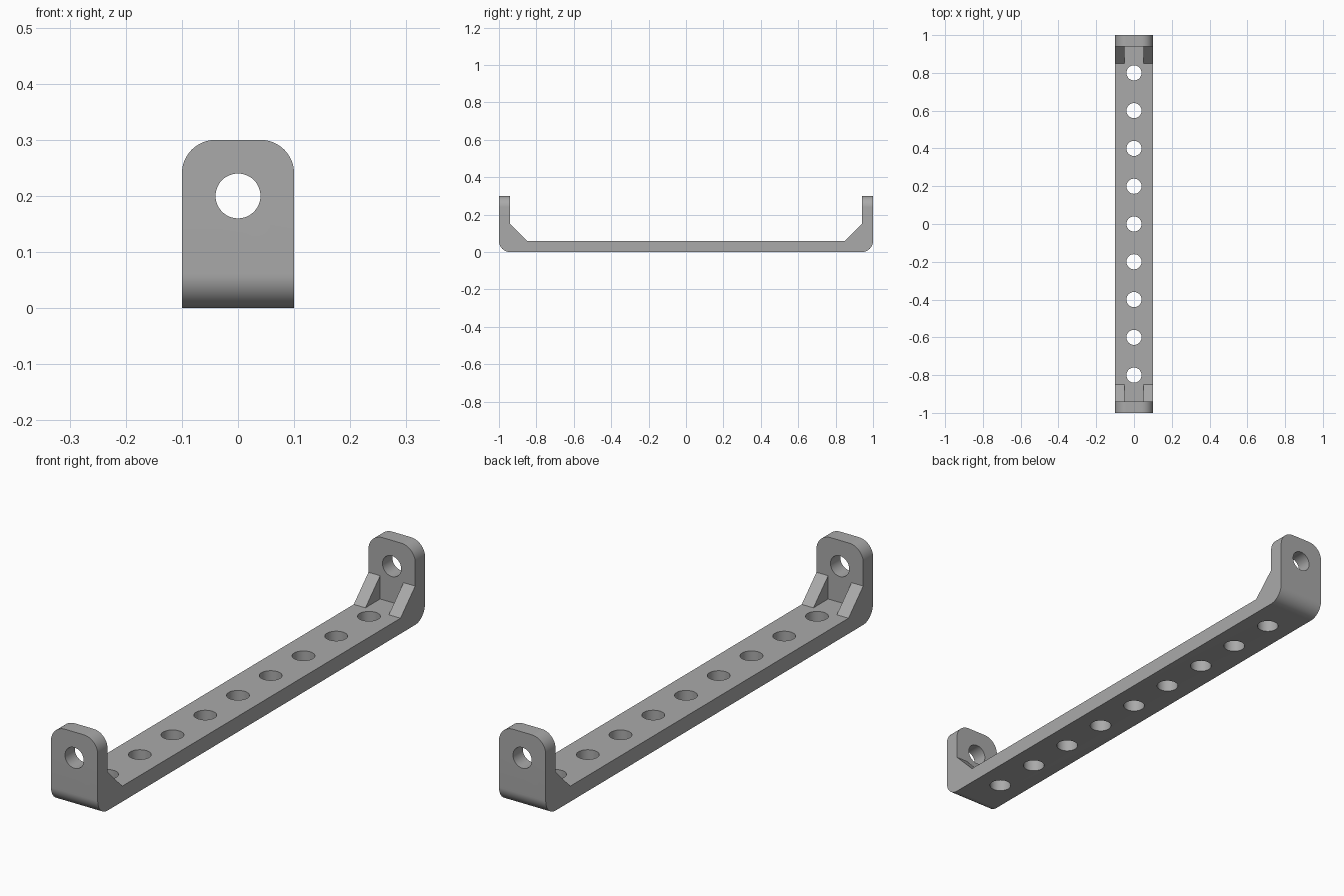
import bpy, bmesh, math
from mathutils import Vector

if "Cube" in bpy.data.objects:
    bpy.data.objects.remove(bpy.data.objects["Cube"])

HALF_L, HALF_W, HEIGHT = 1.0, 0.1, 0.3
THICK, ROUND, GUSSET = 0.06, 0.06, 0.09
HOLE_R, HOLE_STEP, EYE_Z = 0.04, 0.2, 0.2

grey = bpy.data.materials.new("plain grey")
grey.use_nodes = True
grey.diffuse_color = (0.4, 0.4, 0.4, 1)
grey.node_tree.nodes["Principled BSDF"].inputs["Base Color"].default_value = grey.diffuse_color


def arc(cx, cy, r, start, end, steps=16):
    angles = [math.radians(start + (end - start) * i / steps) for i in range(steps + 1)]
    return [(cx + r * math.cos(a), cy + r * math.sin(a)) for a in angles]


def prism(name, outline, place, depth):
    """Extrude a closed 2D outline, placed in space by a function, along depth."""
    bm = bmesh.new()
    face = bm.faces.new([bm.verts.new(place(u, v)) for u, v in outline])
    grown = bmesh.ops.extrude_face_region(bm, geom=[face])["geom"]
    bmesh.ops.translate(bm, vec=Vector(depth),
                        verts=[g for g in grown if isinstance(g, bmesh.types.BMVert)])
    bmesh.ops.recalc_face_normals(bm, faces=bm.faces)
    mesh = bpy.data.meshes.new(name)
    bm.to_mesh(mesh)
    bm.free()
    mesh.materials.append(grey)
    obj = bpy.data.objects.new(name, mesh)
    bpy.context.collection.objects.link(obj)
    return obj


def combine(target, tool, operation):
    """Apply a boolean to the target and discard the tool."""
    tool.hide_render = True
    mod = target.modifiers.new(operation, "BOOLEAN")
    mod.object, mod.operation, mod.solver = tool, operation, "EXACT"
    bpy.context.view_layer.objects.active = target
    bpy.ops.object.modifier_apply(modifier=mod.name)
    bpy.data.objects.remove(tool)


# U-shaped bar with rounded outer bends
inner = HALF_L - THICK
outline = arc(ROUND - HALF_L, ROUND, ROUND, 180, 270)
outline += arc(HALF_L - ROUND, ROUND, ROUND, 270, 360)
outline += [(HALF_L, HEIGHT), (inner, HEIGHT), (inner, THICK),
            (-inner, THICK), (-inner, HEIGHT), (-HALF_L, HEIGHT)]
bracket = prism("bracket", outline, lambda u, v: (-HALF_W, u, v), (2 * HALF_W, 0, 0))

# Triangular gussets on both edges of each inner corner
sink = 0.02
for end in (-1, 1):
    for x in (-HALF_W, HALF_W / 2):
        tri = [(inner - GUSSET, THICK), (inner - GUSSET, THICK - sink), (inner + sink, THICK - sink),
               (inner + sink, THICK + GUSSET), (inner, THICK + GUSSET)]
        gusset = prism("gusset", tri, lambda u, v: (x, end * u, v), (HALF_W / 2, 0, 0))
        combine(bracket, gusset, "UNION")

# Rounded top corners of the end plates
corner = HALF_W - ROUND
arch = [(-HALF_W - sink, -sink), (HALF_W + sink, -sink), (HALF_W + sink, THICK * 3), (HALF_W, THICK * 3)]
arch += arc(corner, HEIGHT - ROUND, ROUND, 0, 90)
arch += arc(-corner, HEIGHT - ROUND, ROUND, 90, 180)
arch += [(-HALF_W, THICK * 3), (-HALF_W - sink, THICK * 3)]
combine(bracket, prism("corner_cutter", arch, lambda u, v: (u, -HALF_L - sink, v),
                       (0, 2 * (HALF_L + sink), 0)), "INTERSECT")

# Hole through both end plates
circle = arc(0, 0, HOLE_R, 0, 360, 48)[:-1]
combine(bracket, prism("eye_cutter", circle, lambda u, v: (u, -HALF_L - sink, EYE_Z + v),
                       (0, 2 * (HALF_L + sink), 0)), "DIFFERENCE")

# Row of holes along the bar
for i in range(-4, 5):
    combine(bracket, prism("hole_cutter", circle, lambda u, v: (u, i * HOLE_STEP + v, -sink),
                           (0, 0, THICK + 2 * sink)), "DIFFERENCE")

bpy.ops.object.select_all(action="DESELECT")
bracket.select_set(True)
bpy.context.view_layer.objects.active = bracket
bpy.ops.object.shade_smooth_by_angle(angle=math.radians(30))
